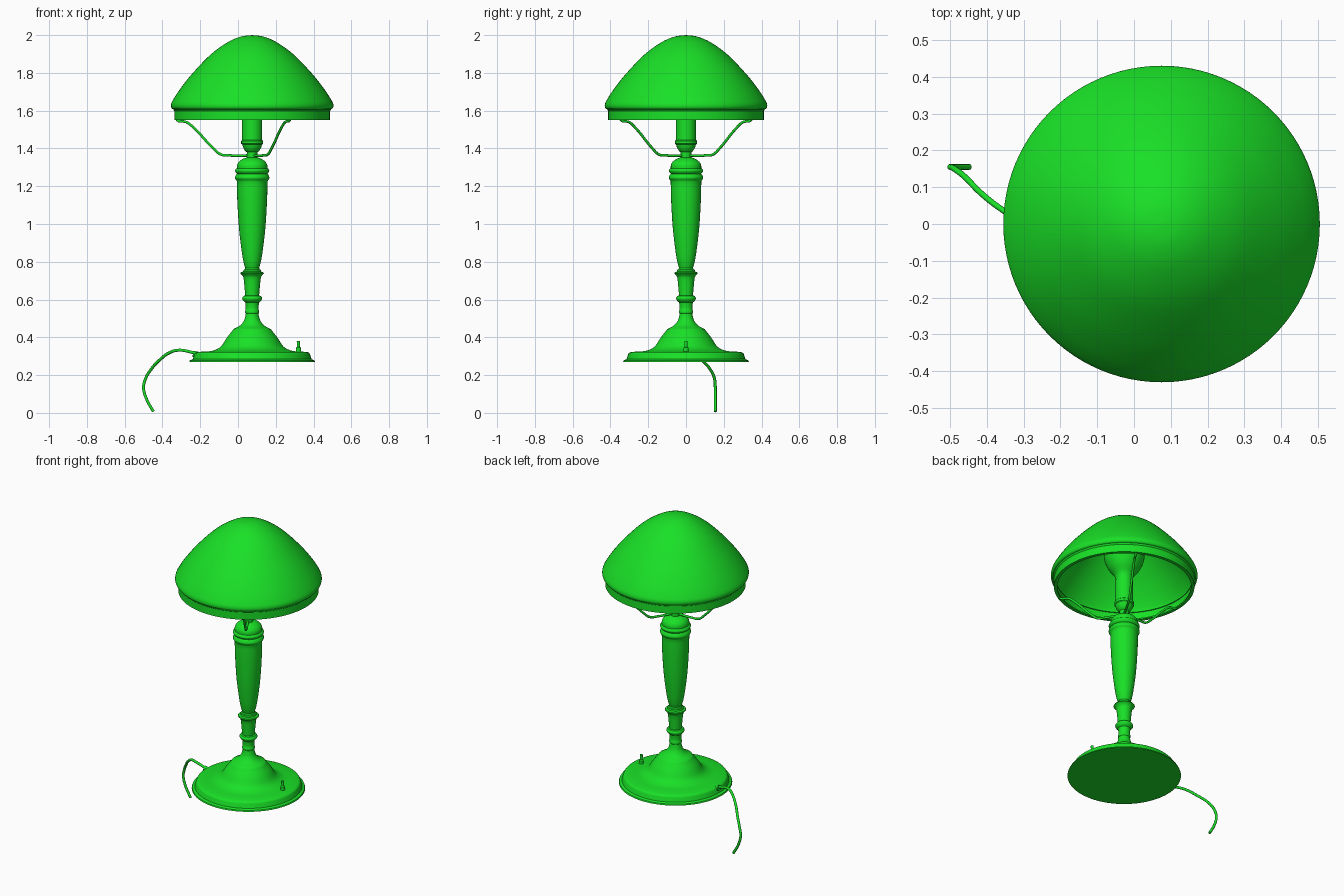
import bpy, bmesh, math
from mathutils import Vector

if "Cube" in bpy.data.objects:
    bpy.data.objects.remove(bpy.data.objects["Cube"])

AXIS = Vector((0.075, 0, 0))
GREEN = bpy.data.materials.new("green")
GREEN.diffuse_color = (0.01, 0.75, 0.02, 1)
GREEN.use_nodes = True
GREEN.node_tree.nodes["Principled BSDF"].inputs["Base Color"].default_value = GREEN.diffuse_color


def finish(obj, angle=35):
    obj.data.materials.append(GREEN)
    bpy.ops.object.select_all(action='DESELECT')
    obj.select_set(True)
    bpy.context.view_layer.objects.active = obj
    if obj.type == 'MESH':
        bpy.ops.object.shade_smooth_by_angle(angle=math.radians(angle))
    return obj


def smooth(pts, n=5):
    """Catmull-Rom curve through (radius, z) points."""
    p = [Vector(q) for q in pts]
    p = [2 * p[0] - p[1]] + p + [2 * p[-1] - p[-2]]
    out = []
    for a, b, c, d in zip(p, p[1:], p[2:], p[3:]):
        for i in range(n):
            t = i / n
            v = 0.5 * (2*b + (c-a)*t + (2*a-5*b+4*c-d)*t*t + (3*b-a-3*c+d)*t**3)
            out.append((max(v.x, 0), v.y))
    return out + [tuple(pts[-1])]


def lathe(name, profile, seg=64, closed=False, center=AXIS):
    """Spin an (r, z) profile around the vertical axis."""
    bm = bmesh.new()
    rings = []
    for r, z in profile:
        if r < 1e-4:
            rings.append([bm.verts.new((0, 0, z))] * seg)
        else:
            rings.append([bm.verts.new((r * math.cos(math.tau*i/seg), r * math.sin(math.tau*i/seg), z))
                          for i in range(seg)])
    for a, b in zip(rings, rings[1:] + rings[:1] if closed else rings[1:]):
        for i in range(seg):
            j = (i + 1) % seg
            face = list(dict.fromkeys((a[i], a[j], b[j], b[i])))
            if len(face) > 2:
                bm.faces.new(face)
    bmesh.ops.recalc_face_normals(bm, faces=bm.faces)
    mesh = bpy.data.meshes.new(name)
    bm.to_mesh(mesh)
    bm.free()
    obj = bpy.data.objects.new(name, mesh)
    obj.location = center
    bpy.context.collection.objects.link(obj)
    return finish(obj)


def tube(name, pts, radius, res=6):
    """Round wire along a smooth path."""
    cu = bpy.data.curves.new(name, 'CURVE')
    cu.dimensions = '3D'
    cu.bevel_depth, cu.bevel_resolution, cu.resolution_u = radius, 3, res
    cu.use_fill_caps = True
    sp = cu.splines.new('BEZIER')
    sp.bezier_points.add(len(pts) - 1)
    for bp, co in zip(sp.bezier_points, pts):
        bp.co = co
        bp.handle_left_type = bp.handle_right_type = 'AUTO'
    obj = bpy.data.objects.new(name, cu)
    bpy.context.collection.objects.link(obj)
    return finish(obj)


# Glass shade: outer dome and a thin inner skin
outer = smooth([(0, 2.0), (0.06, 1.992), (0.13, 1.962), (0.22, 1.897), (0.32, 1.793), (0.385, 1.71),
                (0.42, 1.655), (0.43, 1.63), (0.426, 1.612), (0.41, 1.605)])
inner = [(max(r - 0.012, 0), z - 0.012) for r, z in outer[:-4]] + [(0.398, 1.605)]
lathe("shade", outer + inner[::-1], 96)

# Metal band carrying the shade
lathe("shade_rim", [(0.412, 1.605), (0.412, 1.55), (0.392, 1.55), (0.392, 1.558), (0.402, 1.558), (0.402, 1.605)],
      96, closed=True)

# Bulb and its socket
lathe("bulb", smooth([(0.048, 1.58), (0.055, 1.62), (0.088, 1.665), (0.112, 1.715), (0.118, 1.76),
                      (0.1, 1.82), (0.06, 1.855), (0, 1.87)], 4), 40)
lathe("socket", [(0, 1.585), (0.053, 1.585), (0.053, 1.445), (0.058, 1.44), (0.058, 1.425), (0.052, 1.42),
                 (0.048, 1.405), (0.036, 1.385), (0.028, 1.38), (0.028, 1.34), (0, 1.34)], 40)

# Three wire arms holding the rim
for k in range(3):
    ang = math.pi + k * math.tau / 3
    d = Vector((math.cos(ang), math.sin(ang), 0))
    path = [(0.402, 1.562), (0.395, 1.548), (0.35, 1.54), (0.305, 1.505), (0.21, 1.405), (0.165, 1.368),
            (0.12, 1.363), (0.0, 1.363)]
    tube(f"shade_arm_{k + 1}", [AXIS + d * r + Vector((0, 0, z)) for r, z in path], 0.007)

# Turned column: cap, collar rings, tapered body, lower knobs
column = [(0, 1.352), (0.03, 1.352)]
column += smooth([(0.05, 1.345), (0.07, 1.33), (0.08, 1.312), (0.081, 1.295)], 3)
column += smooth([(0.085, 1.293), (0.091, 1.282), (0.085, 1.27)], 3)
column += [(0.08, 1.266)]
column += smooth([(0.086, 1.26), (0.091, 1.248), (0.09, 1.24), (0.083, 1.23)], 3)
column += smooth([(0.081, 1.225), (0.079, 1.13), (0.07, 0.98), (0.056, 0.86), (0.046, 0.80), (0.037, 0.768)], 4)
column += [(0.04, 0.76), (0.046, 0.757), (0.048, 0.748)]
column += smooth([(0.06, 0.744), (0.062, 0.738), (0.054, 0.73), (0.046, 0.715), (0.041, 0.67), (0.037, 0.622)], 3)
column += smooth([(0.046, 0.619), (0.053, 0.607), (0.047, 0.594), (0.037, 0.585)], 3)
column += smooth([(0.035, 0.575), (0.034, 0.545)], 2)
column += smooth([(0.037, 0.54), (0.037, 0.53), (0.033, 0.525)], 2)
column += [(0.033, 0.48), (0, 0.48)]
lathe("column", column, 48)

# Flared round foot with a flat underside
base = [(0, 0.53), (0.033, 0.53)]
base += smooth([(0.035, 0.515), (0.044, 0.487), (0.065, 0.462), (0.1, 0.443)], 4)
base += smooth([(0.105, 0.435), (0.135, 0.397), (0.165, 0.352), (0.2, 0.332), (0.235, 0.325)], 4)
base += smooth([(0.29, 0.323), (0.303, 0.316), (0.309, 0.302), (0.315, 0.284)], 3)
base += [(0.33, 0.278), (0.333, 0.27), (0, 0.27)]
lathe("base", base, 80)

# Toggle switch on the foot
lathe("switch", [(0, 0.382), (0.009, 0.38), (0.008, 0.35), (0.014, 0.345), (0.014, 0.315), (0, 0.315)],
      20, center=Vector((0.32, 0, 0)))

# Power cord and its grommet
tube("cord_grommet", [(-0.20, 0, 0.305), (-0.238, 0, 0.313)], 0.017)
tube("cord", [(-0.20, 0, 0.306), (-0.25, 0.0, 0.322), (-0.31, 0.01, 0.332), (-0.36, 0.04, 0.32),
              (-0.415, 0.083, 0.28), (-0.462, 0.13, 0.228), (-0.49, 0.151, 0.18), (-0.5, 0.155, 0.135),
              (-0.485, 0.155, 0.075), (-0.448, 0.155, 0.007)], 0.008)
